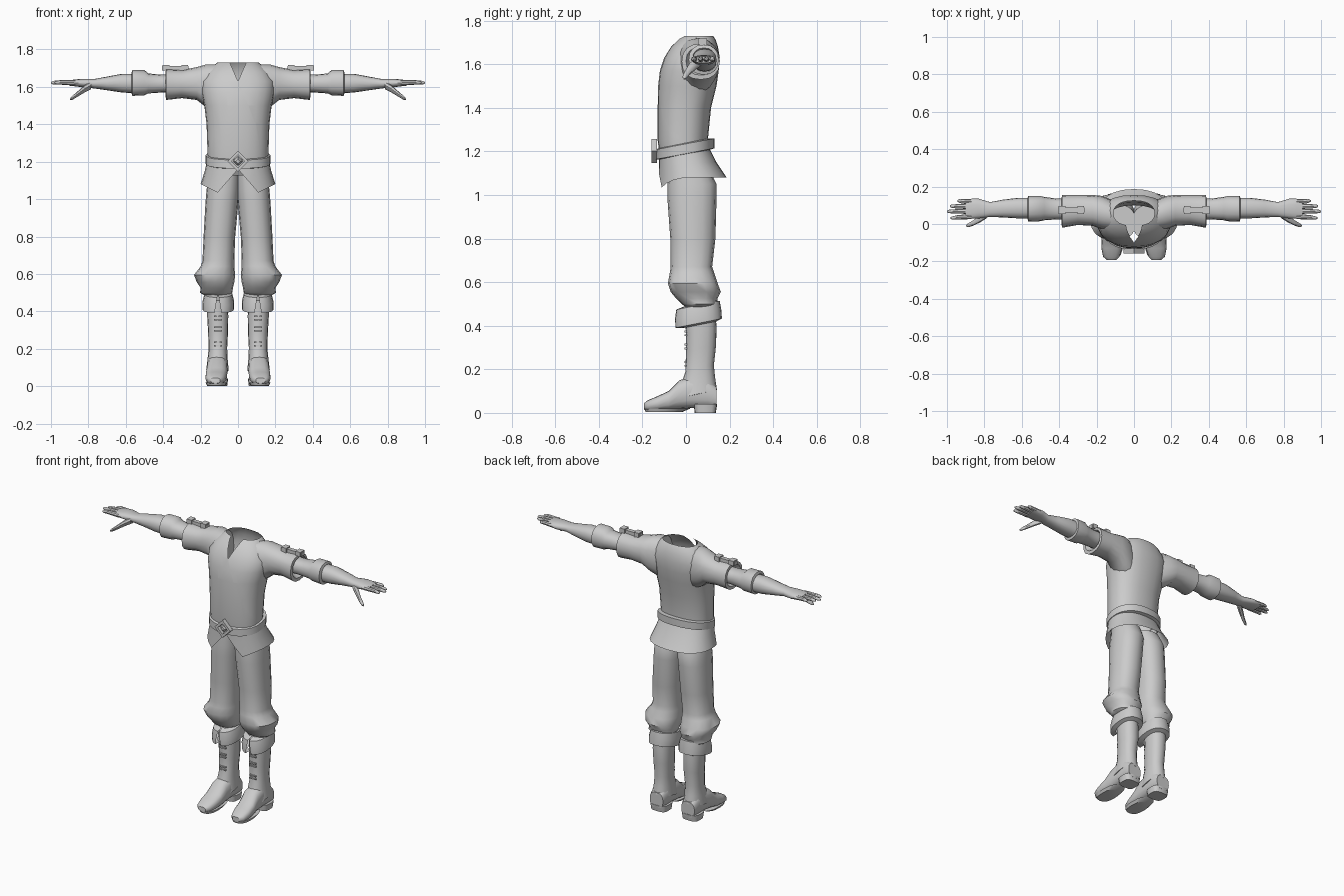
import bpy
import bmesh
import math
from mathutils import Vector

cube = bpy.data.objects.get("Cube")
if cube:
    bpy.data.objects.remove(cube, do_unlink=True)

GREY = (0.6, 0.6, 0.6, 1)
grey = bpy.data.materials.new("plain_grey")
grey.use_nodes = True
grey.diffuse_color = GREY
grey.node_tree.nodes["Principled BSDF"].inputs["Base Color"].default_value = GREY


def finish(name, bm, mirror=False, angle=42):
    """Turn a bmesh into a shaded object, optionally mirrored to the other side."""
    bmesh.ops.recalc_face_normals(bm, faces=bm.faces)
    mesh = bpy.data.meshes.new(name)
    bm.to_mesh(mesh)
    bm.free()
    obj = bpy.data.objects.new(name, mesh)
    bpy.context.collection.objects.link(obj)
    mesh.materials.append(grey)
    bpy.ops.object.select_all(action="DESELECT")
    obj.select_set(True)
    bpy.context.view_layer.objects.active = obj
    bpy.ops.object.shade_smooth_by_angle(angle=math.radians(angle))
    if mirror:
        obj.modifiers.new("other_side", "MIRROR")
    return obj


def loft(rings, axis="z", sides=16, power=2.3, tilt=0, cap=True):
    """Skin rounded rings, each given as (position, u low, u high, v low, v high)."""
    bm = bmesh.new()
    loops = []
    for t, u0, u1, v0, v1 in rings:
        loop = []
        for i in range(sides):
            a = math.tau * i / sides
            c, s = math.cos(a), math.sin(a)
            u = (u0 + u1 + (u1 - u0) * math.copysign(abs(c) ** (2 / power), c)) / 2
            v = (v0 + v1 + (v1 - v0) * math.copysign(abs(s) ** (2 / power), s)) / 2
            co = {"x": (t, u, v), "y": (u, t, v), "z": (u, v, t + tilt * v)}[axis]
            loop.append(bm.verts.new(co))
        loops.append(loop)
    for low, high in zip(loops, loops[1:]):
        for i in range(sides):
            j = (i + 1) % sides
            bm.faces.new((low[i], low[j], high[j], high[i]))
    if cap:
        bm.faces.new(loops[0])
        bm.faces.new(loops[-1])
    return bm


def notch(bm, x, z, slope, up, y_max=0.0):
    """Cut a V out of the front, with its point at (x, z), opening up or down."""
    for side in (-1, 1):
        front = [f for f in bm.faces if f.calc_center_median().y < y_max]
        geom = front + list({e for f in front for e in f.edges}) + list({v for f in front for v in f.verts})
        bmesh.ops.bisect_plane(bm, geom=geom, plane_co=(x, 0, z),
                               plane_no=Vector((slope * side, 0, -up)).normalized())
    gone = []
    for f in bm.faces:
        c = f.calc_center_median()
        if c.y < y_max and up * (c.z - z) > slope * abs(c.x - x):
            gone.append(f)
    bmesh.ops.delete(bm, geom=gone, context="FACES")


def box(name, centre, size, mirror=True):
    bm = bmesh.new()
    bmesh.ops.create_cube(bm, size=1)
    bmesh.ops.scale(bm, vec=size, verts=bm.verts)
    bmesh.ops.translate(bm, vec=centre, verts=bm.verts)
    return finish(name, bm, mirror)


def digit(name, path):
    """Finger made from (x, y, z, radius) points."""
    rings = [(x, y - r, y + r, z - r, z + r) for x, y, z, r in path]
    finish(name, loft(rings, "x", sides=8, power=2), True)


# Shirt body, open at the neck with a slit below it
shirt = loft([(1.17, -.16, .16, -.12, .10), (1.25, -.163, .163, -.13, .10),
              (1.4, -.168, .168, -.13, .115), (1.5, -.18, .18, -.128, .14),
              (1.57, -.195, .195, -.12, .15), (1.63, -.195, .195, -.10, .155),
              (1.68, -.165, .165, -.07, .147), (1.715, -.13, .13, -.035, .135),
              (1.73, -.11, .11, -.01, .125)], sides=24, cap=False)
notch(shirt, 0, 1.63, 2.3, 1)
finish("shirt_body", shirt)

# Wide upper sleeves with a turned-in hem
finish("upper_sleeves", loft([(.12, -.04, .13, 1.46, 1.72), (.17, -.03, .15, 1.49, 1.72),
                              (.22, -.01, .155, 1.53, 1.706), (.3, -.005, .155, 1.54, 1.69),
                              (.385, -.02, .155, 1.53, 1.695), (.387, 0, .14, 1.55, 1.68),
                              (.35, .02, .13, 1.57, 1.66)], "x"), True)

# Inner sleeves gathered at the elbow
finish("lower_sleeves", loft([(.34, .025, .135, 1.57, 1.665), (.41, .025, .135, 1.57, 1.665),
                              (.48, .02, .145, 1.565, 1.672), (.5, .015, .15, 1.555, 1.69),
                              (.565, .012, .15, 1.552, 1.69), (.57, .03, .135, 1.57, 1.675),
                              (.55, .04, .13, 1.58, 1.66)], "x"), True)

# Forearms running into the palms
finish("forearms", loft([(.54, .03, .14, 1.565, 1.67), (.62, .03, .14, 1.57, 1.67),
                         (.7, .035, .13, 1.582, 1.655), (.77, .038, .117, 1.592, 1.642),
                         (.83, .03, .135, 1.598, 1.643), (.87, .028, .135, 1.603, 1.64),
                         (.9, .03, .13, 1.606, 1.636)], "x"), True)
for name, y, tip_y, tip_x in (("index_fingers", .04, .032, .98), ("middle_fingers", .068, .067, 1),
                              ("ring_fingers", .094, .095, .985), ("little_fingers", .119, .124, .945)):
    digit(name, [(.87, y, 1.622, .014), ((.9 + tip_x) / 2, (y + tip_y) / 2, 1.624, .012),
                 (tip_x - .01, tip_y, 1.623, .009), (tip_x, tip_y, 1.622, .004)])
digit("thumbs", [(.785, .055, 1.61, .022), (.82, .03, 1.59, .02), (.86, .005, 1.56, .014),
                 (.885, -.006, 1.542, .011), (.897, -.01, 1.535, .004)])

# Shoulder straps with raised end loops
box("shoulder_straps", (.335, .075, 1.7), (.14, .026, .022))
for name, x in (("inner_strap_loops", .285), ("outer_strap_loops", .385)):
    box(name, (x, .075, 1.703), (.035, .042, .03))

# Flared shirt hem: front points drop lower, with a V opening
hem = loft([(1.21, -.165, .165, -.125, .11), (1.15, -.178, .178, -.125, .14),
            (1.08, -.2, .2, -.13, .187)], sides=24, cap=False)
for v in hem.verts:
    if v.co.z < 1.1 and v.co.y < .02:
        v.co.z -= .045 * min(1, max(0, (.2 - abs(v.co.x)) / .09))
notch(hem, 0, 1.16, 1.15, -1)
finish("shirt_hem", hem)

# Slanted belt and diamond buckle
finish("belt", loft([(1.185, -.16, .16, -.12, .1), (1.19, -.173, .173, -.138, .13),
                     (1.235, -.173, .173, -.138, .13), (1.24, -.16, .16, -.12, .1)],
                    sides=24, tilt=.19, cap=False), angle=30)
frame = bmesh.new()
for x0, z0 in ((1, 0), (0, 1), (-1, 0), (0, -1)):
    x1, z1 = -z0, x0
    corners = [frame.verts.new((r * x, y, 1.202 + r * z))
               for y in (-.158, -.132) for r, x, z in ((.056, x0, z0), (.056, x1, z1),
                                                       (.034, x1, z1), (.034, x0, z0))]
    front, back = corners[:4], corners[4:]
    frame.faces.new(front)
    frame.faces.new(back)
    for i in (0, 2):
        frame.faces.new((front[i], front[i + 1], back[i + 1], back[i]))
bmesh.ops.remove_doubles(frame, verts=frame.verts, dist=.0005)
finish("buckle_frame", frame, angle=20)
stone = bmesh.new()
bmesh.ops.create_cone(stone, segments=4, radius1=.026, radius2=.012, depth=.02, cap_ends=True)
for v in stone.verts:
    v.co = Vector((v.co.x, -.146 - v.co.z, 1.202 + v.co.y))
finish("buckle_stone", stone, angle=20)

# Trousers, bloused over the knee
finish("trouser_legs", loft([(1.13, -.01, .155, -.08, .1), (1.05, -.008, .168, -.085, .14),
                             (.98, -.002, .174, -.085, .14), (.8, .015, .184, -.072, .135),
                             (.67, .02, .19, -.07, .12), (.64, .02, .2, -.075, .13),
                             (.595, .015, .235, -.083, .145), (.555, .02, .22, -.07, .16),
                             (.525, .027, .2, -.045, .145), (.5, .03, .203, -.02, .14),
                             (.485, .05, .18, 0, .12)]), True)

# Folded boot cuffs, split at the front
cuff = loft([(.49, .05, .16, -.01, .13), (.483, .03, .18, -.045, .155),
             (.44, .02, .19, -.052, .162), (.4, .022, .19, -.05, .165),
             (.392, .05, .165, -.01, .14)], sides=20, tilt=.2, cap=False)
notch(cuff, .107, .5, 6, -1, .01)
finish("boot_cuffs", cuff, True)

# Boot shafts with a slanted ankle edge
finish("boot_shafts", loft([(.46, .055, .165, -.005, .135), (.36, .052, .165, 0, .14),
                            (.28, .053, .16, 0, .138), (.19, .058, .157, -.003, .128),
                            (.13, .055, .163, -.025, .134), (.075, .05, .17, -.04, .142),
                            (.073, .06, .16, -.02, .13)], tilt=.22), True)
for name, z in (("upper_laces", .365), ("middle_laces", .305), ("lower_laces", .225)):
    for part, gap in (("top", .009), ("bottom", -.009)):
        box(name + "_" + part, (.107, 0, z + gap), (.045, .016, .008))

# Feet, soles and heels
finish("boot_feet", loft([(-.192, .095, .145, .015, .045), (-.175, .077, .165, .01, .058),
                          (-.13, .064, .174, .01, .077), (-.08, .058, .173, .013, .1),
                          (-.03, .056, .167, .018, .15), (.03, .056, .165, .022, .17),
                          (.1, .056, .165, .022, .16), (.14, .065, .158, .022, .12)],
                         "y", power=2.6), True)
finish("boot_soles", loft([(.003, .068, .165, -.185, -.02), (.02, .058, .174, -.192, .02)],
                          power=2.6), True)
finish("boot_heels", loft([(0, .058, .165, .04, .137), (.04, .053, .17, .035, .143)],
                          power=3.5), True)
